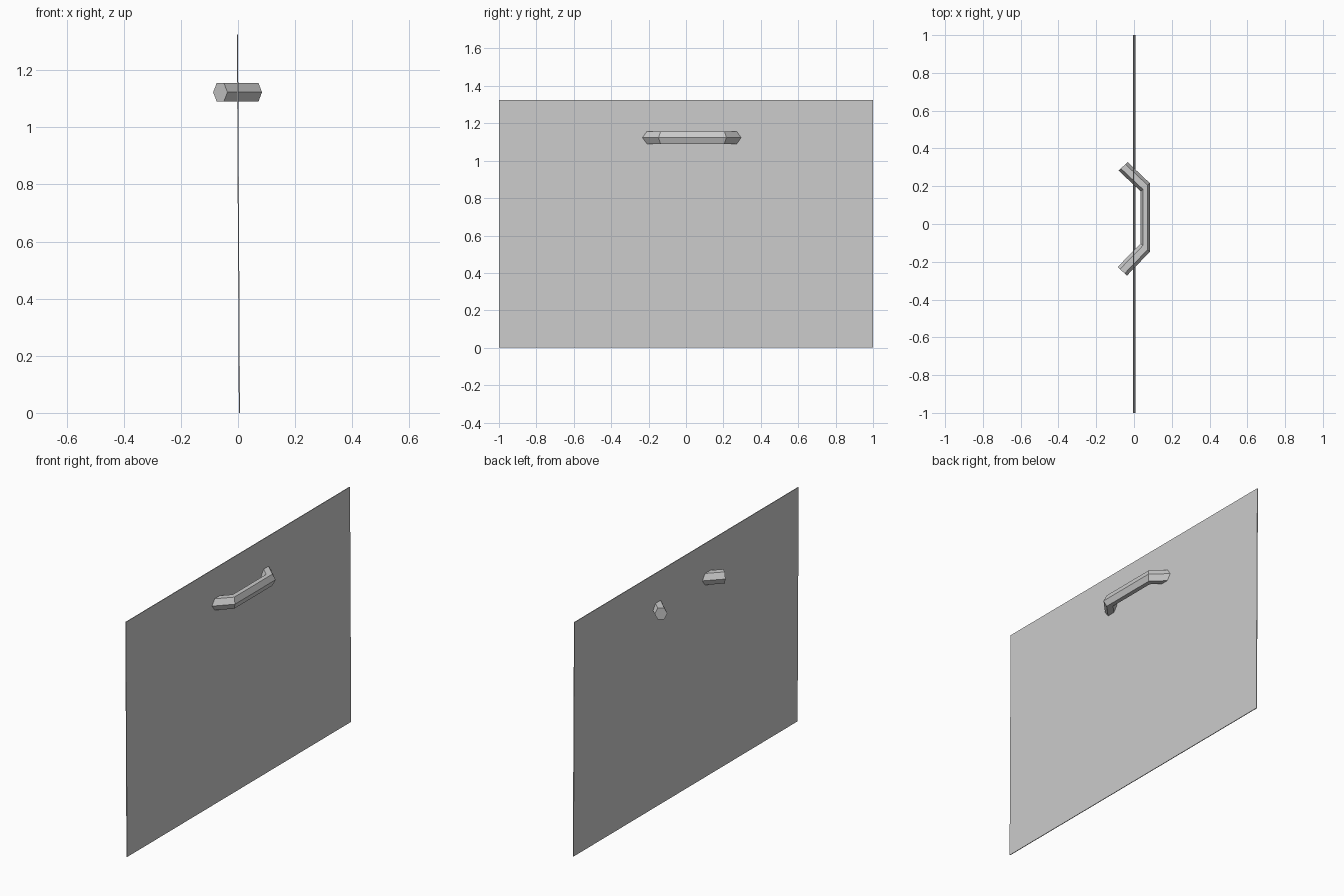
import bpy, bmesh

if "Cube" in bpy.data.objects:
    bpy.data.objects.remove(bpy.data.objects["Cube"])


def make_object(name, bm):
    bmesh.ops.recalc_face_normals(bm, faces=bm.faces)
    mesh = bpy.data.meshes.new(name)
    bm.to_mesh(mesh)
    bm.free()
    obj = bpy.data.objects.new(name, mesh)
    bpy.context.collection.objects.link(obj)
    return obj


# Thin panel, leaning very slightly
WIDTH, HEIGHT, THICK = 2.0, 1.325, 0.004
bm = bmesh.new()
bmesh.ops.create_cube(bm, size=1)
for v in bm.verts:
    lean = 0.005 if v.co.z < 0 else -0.002
    v.co = (v.co.x * THICK + lean, v.co.y * WIDTH, (v.co.z + 0.5) * HEIGHT)
make_object("panel", bm)

# Six-sided bent handle: each station is (outer point, inner point) seen from above
stations = [
    ((-0.037, -0.273), (-0.087, -0.228)),
    ((0.084, -0.147), (0.035, -0.103)),
    ((0.084, 0.216), (0.035, 0.173)),
    ((-0.033, 0.327), (-0.082, 0.283)),
]
HANDLE_Z, HALF_H = 1.123, 0.0325
profile = [(0, 0), (0.25, 1), (0.75, 1), (1, 0), (0.75, -1), (0.25, -1)]

bm = bmesh.new()
rings = []
for outer, inner in stations:
    rings.append([bm.verts.new((outer[0] + (inner[0] - outer[0]) * t,
                                outer[1] + (inner[1] - outer[1]) * t,
                                HANDLE_Z + HALF_H * h)) for t, h in profile])
for a, b in zip(rings, rings[1:]):
    for i in range(6):
        j = (i + 1) % 6
        bm.faces.new((a[i], a[j], b[j], b[i]))
bm.faces.new(rings[0])
bm.faces.new(rings[-1])
make_object("handle", bm)
